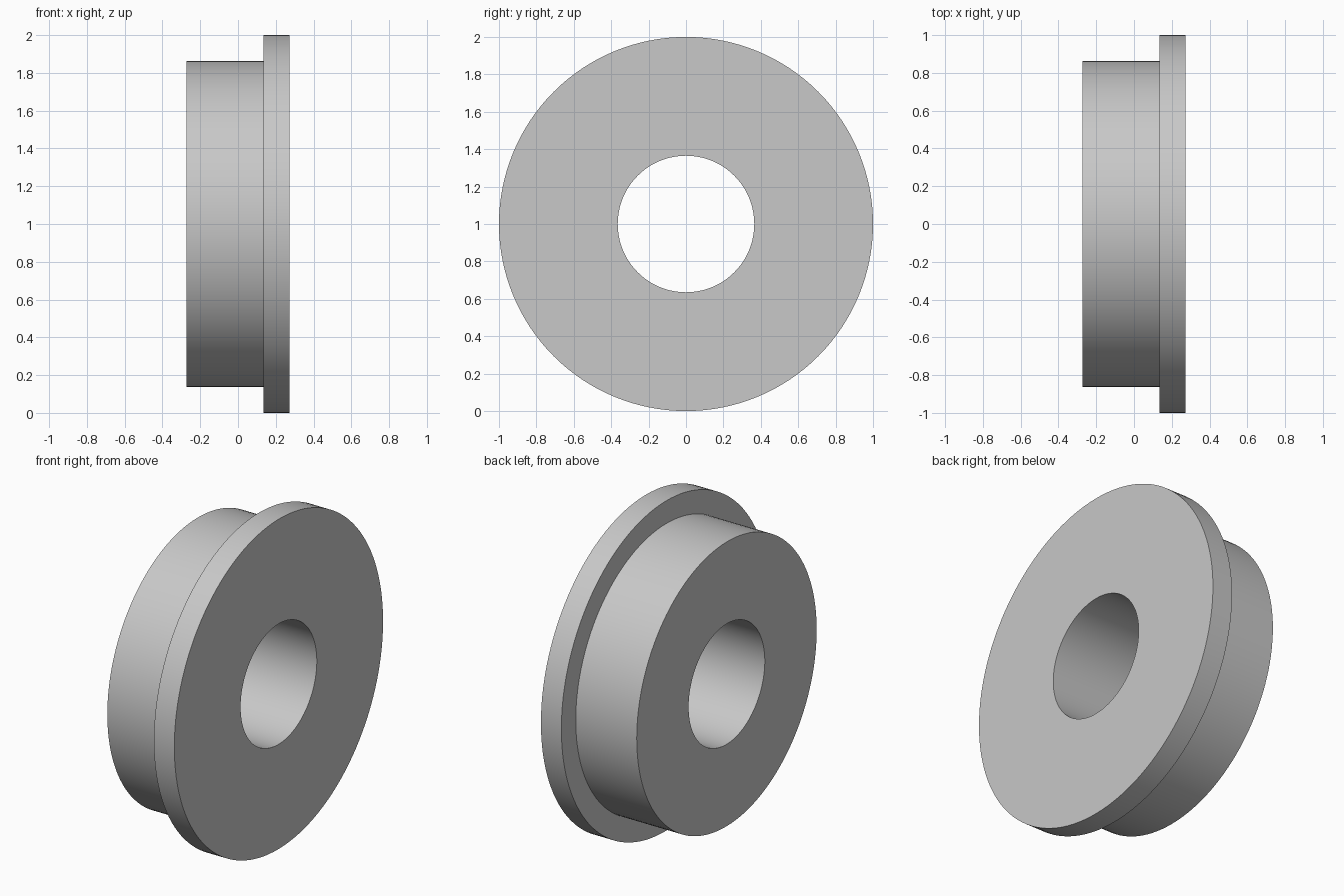
import bpy
import bmesh
import math
from mathutils import Matrix, Vector

default = bpy.data.objects.get("Cube")
if default:
    bpy.data.objects.remove(default, do_unlink=True)

# Plain grey material
grey = bpy.data.materials.new("plain_grey")
grey.use_nodes = True
colour = (0.58, 0.58, 0.58, 1.0)
grey.diffuse_color = colour
grey.node_tree.nodes["Principled BSDF"].inputs["Base Color"].default_value = colour

SEGMENTS = 128
HALF_WIDTH = 0.273
SHOULDER_X = 0.136
BORE_R, HUB_R, FLANGE_R = 0.365, 0.862, 1.0
CENTRE = Vector((0, 0, 1))

# Closed cross-section (x along the axis, radius) of the flanged bushing
profile = [
    (-HALF_WIDTH, BORE_R),
    (-HALF_WIDTH, HUB_R),
    (SHOULDER_X, HUB_R),
    (SHOULDER_X, FLANGE_R),
    (HALF_WIDTH, FLANGE_R),
    (HALF_WIDTH, BORE_R),
]

# Revolve the cross-section around the x axis
bm = bmesh.new()
rings = []
for i in range(SEGMENTS):
    turn = Matrix.Rotation(math.tau * i / SEGMENTS, 3, 'X')
    rings.append([bm.verts.new(CENTRE + turn @ Vector((x, 0, r))) for x, r in profile])
for i, ring in enumerate(rings):
    following = rings[(i + 1) % SEGMENTS]
    for j in range(len(profile)):
        k = (j + 1) % len(profile)
        bm.faces.new((ring[j], ring[k], following[k], following[j]))
bmesh.ops.recalc_face_normals(bm, faces=bm.faces)

mesh = bpy.data.meshes.new("flanged_bushing")
bm.to_mesh(mesh)
bm.free()
mesh.materials.append(grey)

bushing = bpy.data.objects.new("flanged_bushing", mesh)
bpy.context.collection.objects.link(bushing)

# Smooth round walls with crisp rims
bpy.ops.object.select_all(action='DESELECT')
bushing.select_set(True)
bpy.context.view_layer.objects.active = bushing
bpy.ops.object.shade_smooth_by_angle(angle=math.radians(30))
